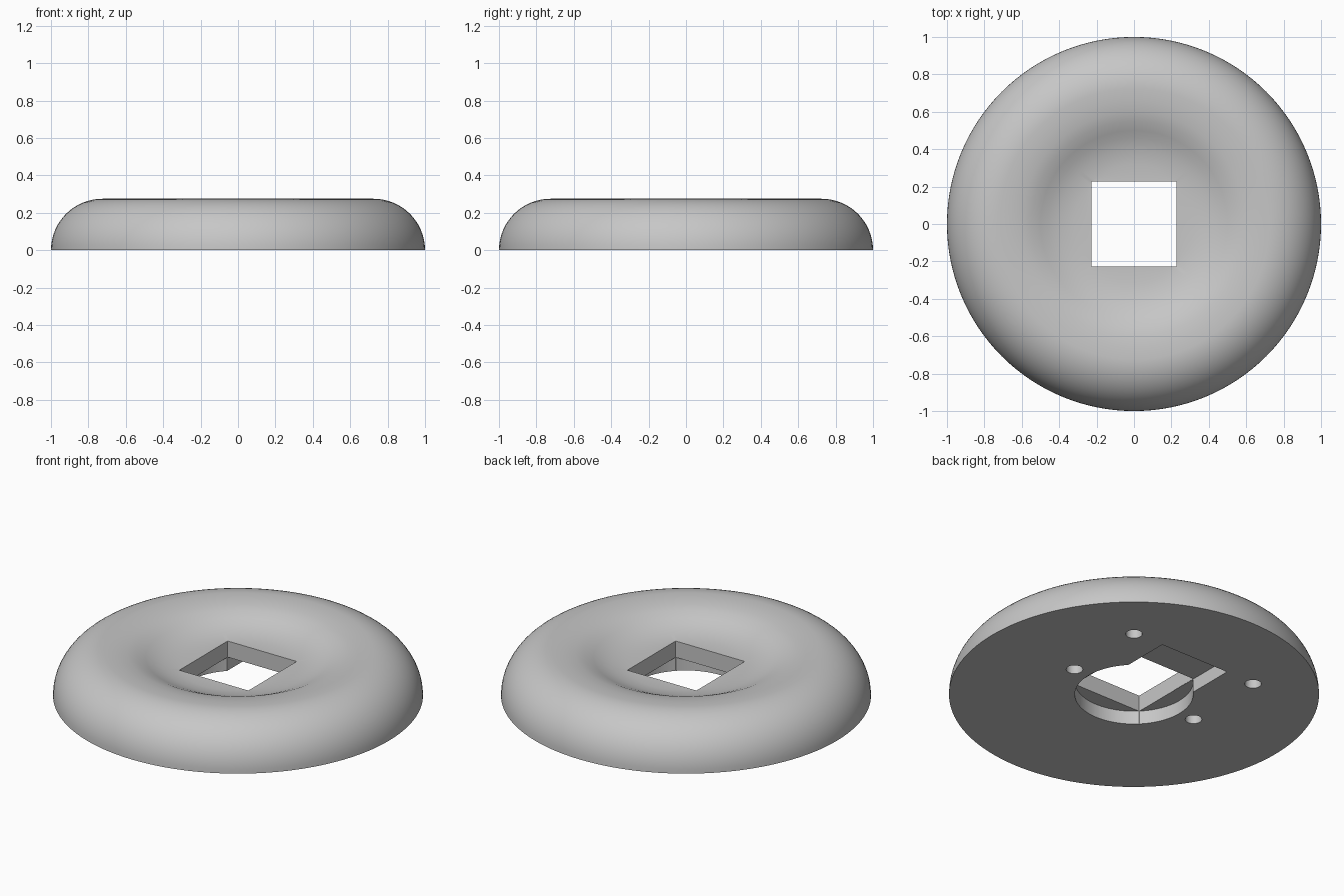
import bpy, bmesh
from math import sin, cos, pi, radians

cube = bpy.data.objects.get("Cube")
if cube:
    bpy.data.objects.remove(cube, do_unlink=True)

GREY = (0.57, 0.57, 0.57, 1)
grey = bpy.data.materials.new("mid_grey")
grey.use_nodes = True
grey.diffuse_color = GREY
grey.node_tree.nodes["Principled BSDF"].inputs["Base Color"].default_value = GREY


def make_object(name, bm):
    bmesh.ops.recalc_face_normals(bm, faces=bm.faces)
    mesh = bpy.data.meshes.new(name)
    bm.to_mesh(mesh)
    bm.free()
    mesh.materials.append(grey)
    obj = bpy.data.objects.new(name, mesh)
    bpy.context.collection.objects.link(obj)
    return obj


def lathe(name, profile, steps=128):
    """Turn a closed profile that stays clear of the axis into a ring."""
    bm = bmesh.new()
    rings = [[bm.verts.new((r * cos(a), r * sin(a), z)) for r, z in profile]
             for a in (2 * pi * i / steps for i in range(steps))]
    n = len(profile)
    for i in range(steps):
        near, far = rings[i - 1], rings[i]
        for j in range(n):
            bm.faces.new((near[j - 1], far[j - 1], far[j], near[j]))
    return make_object(name, bm)


def box(name, x0, x1, y0, y1, z0, z1):
    bm = bmesh.new()
    bmesh.ops.create_cube(bm, size=1)
    for v in bm.verts:
        v.co = (x1 if v.co.x > 0 else x0, y1 if v.co.y > 0 else y0, z1 if v.co.z > 0 else z0)
    return make_object(name, bm)


def cylinder(name, x, y, radius, top, sides):
    bm = bmesh.new()
    bmesh.ops.create_cone(bm, cap_ends=True, segments=sides, radius1=radius,
                          radius2=radius, depth=top + 0.1)
    bmesh.ops.translate(bm, verts=bm.verts, vec=(x, y, (top - 0.1) / 2))
    return make_object(name, bm)


# Rounded base with a dished top; its bore lies inside the square opening
R, BORE = 0.275, 0.12
rim = [(1 - R + R * cos(a), R * sin(a)) for a in (i * pi / 32 for i in range(17))]
dish = [(0.66, 0.272), (0.60, 0.264), (0.55, 0.251), (0.50, 0.229),
        (0.46, 0.21), (0.40, 0.191), (0.32, 0.177)]
base = lathe("round_base", [(BORE, 0)] + rim + dish + [(BORE, 0.177)])

# Cutters: square opening, underside recess, cable slot and screw holes
HALF, DEPTH = 0.2275, 0.08
cutters = [
    box("opening_cutter", -HALF, HALF, -HALF, HALF, -0.2, 0.5),
    cylinder("recess_cutter", 0, 0, 0.32, DEPTH, 96),
    box("slot_cutter", -HALF - 0.001, HALF + 0.001, 0.05, 0.51, -0.1, DEPTH + 0.001),
]
for x in (-0.42, 0.42):
    for y in (0, 0.5):
        cutters.append(cylinder("screw_hole_cutter", x, y, 0.045, 0.12, 32))

bpy.context.view_layer.objects.active = base
base.select_set(True)
for cutter in cutters:
    cutter.hide_render = True
    mod = base.modifiers.new("cut", "BOOLEAN")
    mod.operation, mod.solver, mod.object = "DIFFERENCE", "EXACT", cutter
    bpy.ops.object.modifier_apply(modifier=mod.name)
    bpy.data.objects.remove(cutter, do_unlink=True)

# Smooth the curved skin, keep the cut edges crisp
bpy.ops.object.shade_smooth_by_angle(angle=radians(12))
